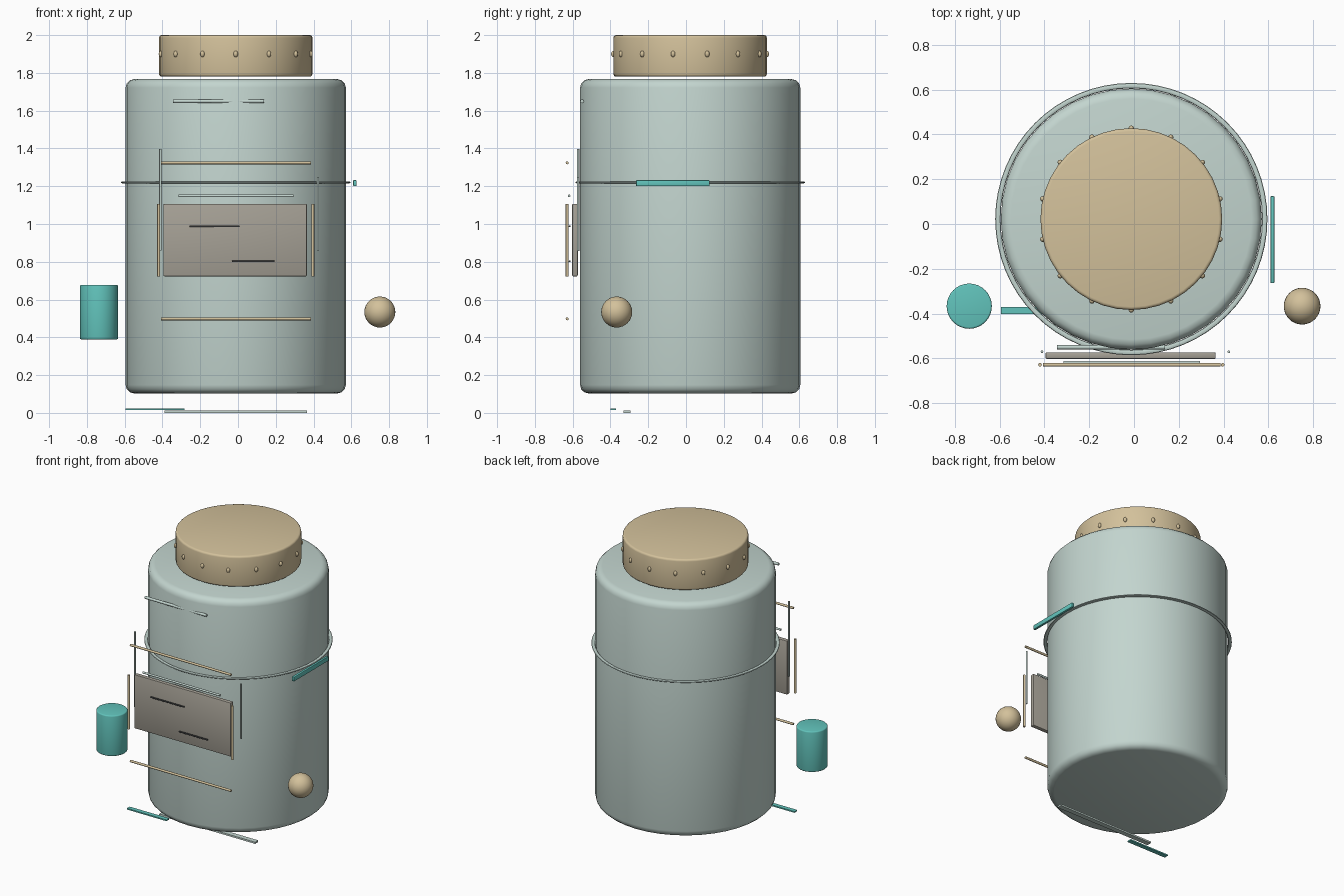
import bpy, math

if "Cube" in bpy.data.objects:
    bpy.data.objects.remove(bpy.data.objects["Cube"])

CX, CY = -0.012, 0.022   # axis of the jar


def material(name, r, g, b):
    def lin(c):
        c /= 255
        return c / 12.92 if c <= 0.04045 else ((c + 0.055) / 1.055) ** 2.4
    m = bpy.data.materials.new(name)
    m.diffuse_color = (lin(r), lin(g), lin(b), 1)
    m.use_nodes = True
    m.node_tree.nodes["Principled BSDF"].inputs["Base Color"].default_value = m.diffuse_color
    return m


SAGE = material("pale_sage", 195, 213, 207)
SAND = material("sand", 211, 193, 155)
TEAL = material("teal", 98, 196, 188)
TAUPE = material("taupe", 166, 161, 150)
DARK = material("dark_grey", 78, 80, 82)


def finish(name, mat, bevel=0, segments=3):
    o = bpy.context.object
    o.name = name
    o.data.materials.append(mat)
    bpy.ops.object.transform_apply(location=False, rotation=False, scale=True)
    if bevel:
        b = o.modifiers.new("rounded_edges", 'BEVEL')
        b.width, b.segments = bevel, segments
        b.limit_method, b.angle_limit = 'ANGLE', math.radians(40)
        bpy.ops.object.modifier_apply(modifier=b.name)
    bpy.ops.object.shade_smooth_by_angle(angle=math.radians(35))
    return o


def drum(name, x, y, r, z0, z1, mat, bevel, sides=40):
    bpy.ops.mesh.primitive_cylinder_add(vertices=sides, radius=r, depth=z1 - z0,
                                        location=(x, y, (z0 + z1) / 2))
    return finish(name, mat, bevel)


def box(name, x, y, z, mat, bevel=0):
    """Box from (min, max) pairs."""
    spans = (x, y, z)
    bpy.ops.mesh.primitive_cube_add(size=1, location=[(a + b) / 2 for a, b in spans])
    bpy.context.object.scale = [b - a for a, b in spans]
    return finish(name, mat, bevel, 2)


def rod_x(name, x0, x1, y, z, r, mat):
    bpy.ops.mesh.primitive_cylinder_add(vertices=12, radius=r, depth=x1 - x0,
                                        location=((x0 + x1) / 2, y, z),
                                        rotation=(0, math.pi / 2, 0))
    return finish(name, mat)


def rod_z(name, x, y, z0, z1, r, mat):
    return drum(name, x, y, r, z0, z1, mat, 0, 12)


def ball(name, loc, size, mat, segments=32, rings=16):
    bpy.ops.mesh.primitive_uv_sphere_add(segments=segments, ring_count=rings,
                                         radius=1, location=loc)
    bpy.context.object.scale = size
    return finish(name, mat)


# Jar, lid and the thin band round the jar
drum("jar_body", CX, CY, 0.583, 0.103, 1.767, SAGE, 0.045)
drum("lid", CX, CY, 0.406, 1.78, 2.0, SAND, 0.014)
bpy.ops.mesh.primitive_torus_add(major_segments=64, minor_segments=10, major_radius=0.596,
                                 minor_radius=0.012, location=(CX, CY, 1.22))
bpy.context.object.scale.z = 0.45
finish("jar_band", SAGE)

# Studs round the lid
for i in range(14):
    a = math.pi / 2 + i * math.tau / 14
    ball("lid_stud", (CX + 0.406 * math.cos(a), CY + 0.406 * math.sin(a), 1.9),
         (0.012, 0.012, 0.017), SAND, 12, 8)

# Label plate with its frame rods and marks
box("label_plate", (-0.395, 0.365), (-0.603, -0.573), (0.723, 1.107), TAUPE, 0.006)
for x in (-0.42, 0.396):
    rod_z("frame_side", x, -0.629, 0.723, 1.107, 0.008, SAND)
for z in (1.324, 0.498):
    rod_x("frame_rail", -0.407, 0.387, -0.629, z, 0.008, SAND)
rod_x("label_line", -0.316, 0.294, -0.619, 1.149, 0.007, SAGE)
rod_x("label_mark_upper", -0.257, 0.008, -0.616, 0.988, 0.005, DARK)
rod_x("label_mark_lower", -0.032, 0.193, -0.616, 0.803, 0.005, DARK)

# Rods close to the jar wall
rod_z("wall_rod_left", -0.411, -0.571, 0.861, 1.396, 0.006, SAGE)
rod_z("wall_rod_right", 0.424, -0.571, 0.858, 1.248, 0.006, SAGE)
rod_x("shoulder_rod", -0.345, 0.138, -0.5505, 1.65, 0.0095, SAGE)

# Side bar, floor strips and loose pieces
box("side_bar", (0.61, 0.627), (-0.264, 0.124), (1.2, 1.232), TEAL, 0.003)
box("floor_strip_teal", (-0.595, -0.283), (-0.401, -0.37), (0.015, 0.024), TEAL)
box("floor_strip_pale", (-0.39, 0.366), (-0.33, -0.295), (0.0, 0.012), SAGE)
drum("small_canister", -0.736, -0.367, 0.101, 0.389, 0.678, TEAL, 0.008, 32)
ball("small_ball", (0.751, -0.367, 0.534), (0.082, 0.082, 0.082), SAND)
